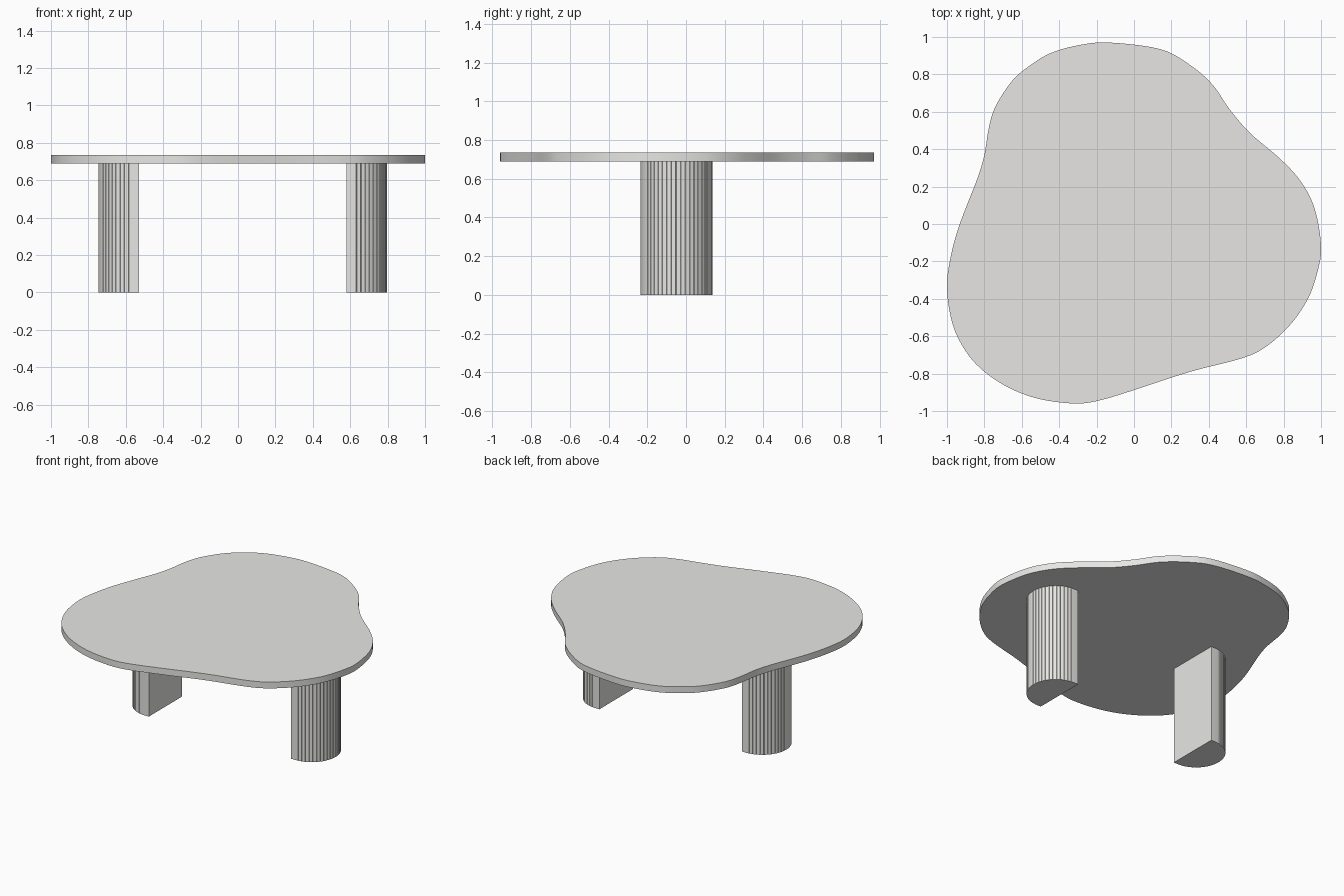
import bpy, bmesh, math
from mathutils import Vector

if "Cube" in bpy.data.objects:
    bpy.data.objects.remove(bpy.data.objects["Cube"])

LEG_TOP, TABLE_TOP = 0.69, 0.735


def material(name, rgb):
    m = bpy.data.materials.new(name)
    m.diffuse_color = (*rgb, 1)
    m.use_nodes = True
    m.node_tree.nodes["Principled BSDF"].inputs["Base Color"].default_value = m.diffuse_color
    return m


stone = material("pale grey", (0.8, 0.795, 0.78))


def extrude_outline(name, outline, z0, z1, mat, angle):
    """Solid prism from a closed 2D outline."""
    bm = bmesh.new()
    face = bm.faces.new([bm.verts.new((x, y, z0)) for x, y in outline])
    res = bmesh.ops.extrude_face_region(bm, geom=[face])
    verts = [g for g in res["geom"] if isinstance(g, bmesh.types.BMVert)]
    bmesh.ops.translate(bm, verts=verts, vec=(0, 0, z1 - z0))
    bmesh.ops.recalc_face_normals(bm, faces=bm.faces[:])
    me = bpy.data.meshes.new(name)
    bm.to_mesh(me)
    bm.free()
    ob = bpy.data.objects.new(name, me)
    bpy.context.collection.objects.link(ob)
    me.materials.append(mat)
    bpy.ops.object.select_all(action='DESELECT')
    ob.select_set(True)
    bpy.context.view_layer.objects.active = ob
    bpy.ops.object.shade_smooth_by_angle(angle=math.radians(angle))
    return ob


def smooth_loop(pts, steps):
    """Closed Catmull-Rom curve through the points."""
    pts = [Vector(p) for p in pts]
    n, out = len(pts), []
    for i in range(n):
        a, b, c, d = (pts[(i + k) % n] for k in (-1, 0, 1, 2))
        for s in range(steps):
            t = s / steps
            out.append(0.5 * (2 * b + (c - a) * t + (2 * a - 5 * b + 4 * c - d) * t**2
                              + (3 * b - a - 3 * c + d) * t**3))
    return out


# Pebble-shaped table top
pebble = [
    (-0.13, 0.97), (0.14, 0.935), (0.30, 0.85), (0.42, 0.745), (0.51, 0.615),
    (0.62, 0.487), (0.78, 0.35), (0.89, 0.23), (0.965, 0.085), (1.0, -0.11),
    (0.985, -0.24), (0.93, -0.40), (0.83, -0.545), (0.70, -0.66), (0.57, -0.72),
    (0.30, -0.79), (0.0, -0.888), (-0.18, -0.942), (-0.31, -0.96), (-0.50, -0.937),
    (-0.66, -0.88), (-0.80, -0.79), (-0.90, -0.68), (-0.97, -0.535), (-1.0, -0.35),
    (-0.985, -0.20), (-0.945, -0.04), (-0.89, 0.11), (-0.835, 0.25), (-0.80, 0.37),
    (-0.775, 0.52), (-0.74, 0.63), (-0.66, 0.755), (-0.58, 0.83), (-0.45, 0.912),
    (-0.29, 0.957)]
extrude_outline("table_top", smooth_loop(pebble, 5), LEG_TOP, TABLE_TOP, stone, 30)


# Half-round legs: flat side faces inward, slatted curve faces outward
def leg(name, flat_x, side, slats=24, r=0.186, straight=0.031, cy=-0.05):
    outline = [(flat_x, cy - r)]
    step = math.pi / slats
    for i in range(slats):
        # each slat is a flat facet followed by a fine V groove
        marks = [(0.0, r), (0.86, r), (0.93, r - 0.003)]
        if i == slats - 1:
            marks = [(0.0, r), (1.0, r)]
        for f, rad in marks:
            a = -math.pi / 2 + (i + f) * step
            outline.append((flat_x + side * (straight + rad * math.cos(a)),
                            cy + rad * math.sin(a)))
    outline.append((flat_x, cy + r))
    return extrude_outline(name, outline, 0, LEG_TOP, stone, 5)


leg("left_leg", -0.53, -1)
leg("right_leg", 0.58, 1)
